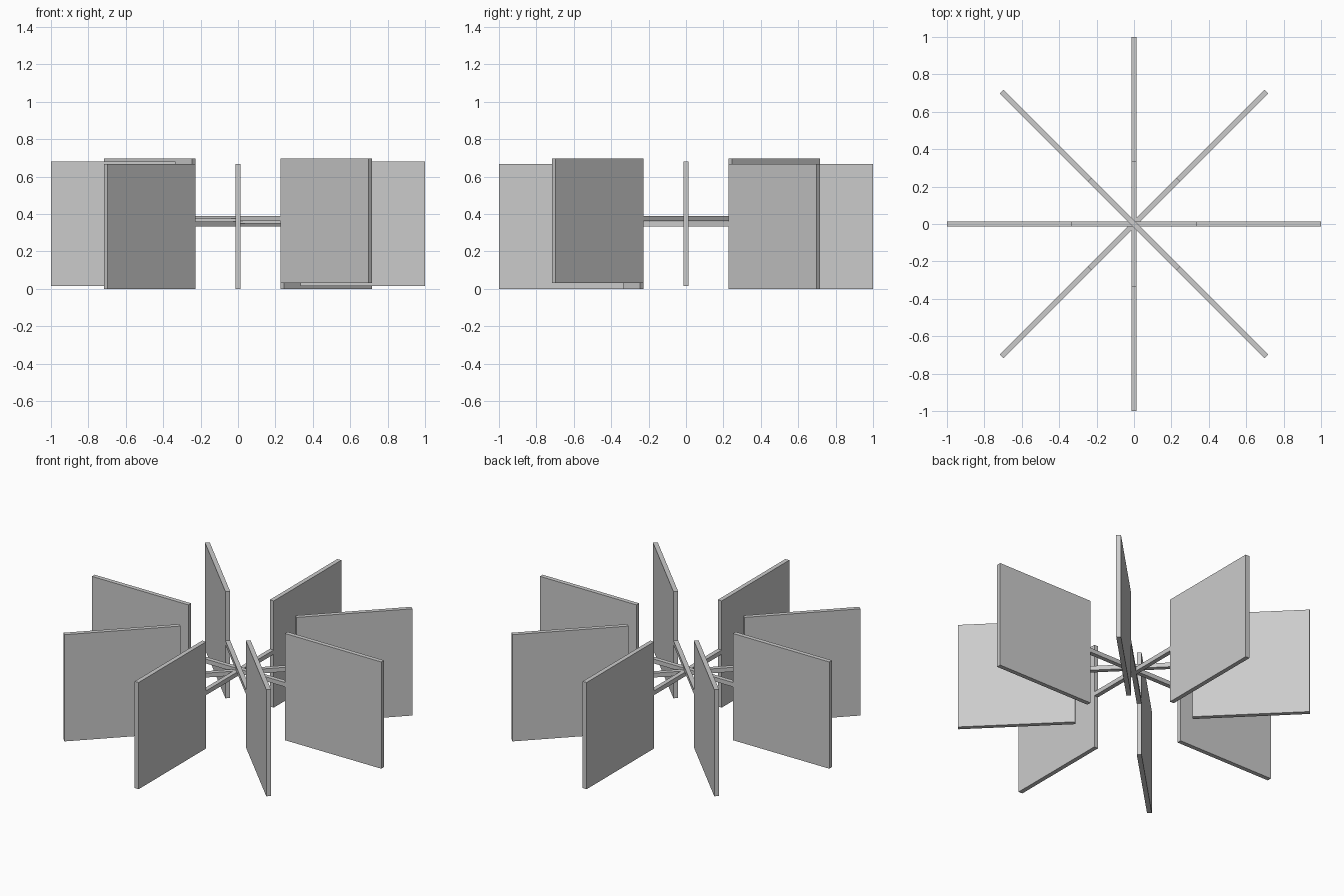
import bpy
import math
from mathutils import Matrix, Vector

default = bpy.data.objects.get("Cube")
if default:
    bpy.data.objects.remove(default, do_unlink=True)

# One plain grey for everything
grey = bpy.data.materials.new("plain_grey")
grey.use_nodes = True
colour = (0.6, 0.6, 0.6, 1)
grey.diffuse_color = colour
grey.node_tree.nodes["Principled BSDF"].inputs["Base Color"].default_value = colour

SIZE = 2 / 3       # side of a square paddle
THICK = 0.027      # thickness of paddles and spokes


def box(name, centre, size, angle):
    """Box placed along +x, then turned about the central axis."""
    bpy.ops.mesh.primitive_cube_add(size=1)
    obj = bpy.context.object
    obj.name = name
    obj.data.transform(Matrix.Rotation(angle, 4, "Z")
                       @ Matrix.Translation(Vector(centre))
                       @ Matrix.Diagonal((*size, 1)))
    obj.data.materials.append(grey)


# Each spoke crosses the centre and carries a paddle at both ends
spokes = {"side": (0, 0.015), "rising_diagonal": (45, 0),
          "front_back": (90, 0), "falling_diagonal": (135, 0.03)}
for name, (degrees, base) in spokes.items():
    angle = math.radians(degrees)
    middle = base + SIZE / 2
    box(name + "_spoke", (0, 0, middle + THICK / 2), (SIZE, THICK, THICK), angle)
    for end, turn in (("near", 0), ("far", math.pi)):
        box(f"{name}_{end}_paddle", (1 - SIZE / 2, 0, middle),
            (SIZE, THICK, SIZE), angle + turn)
